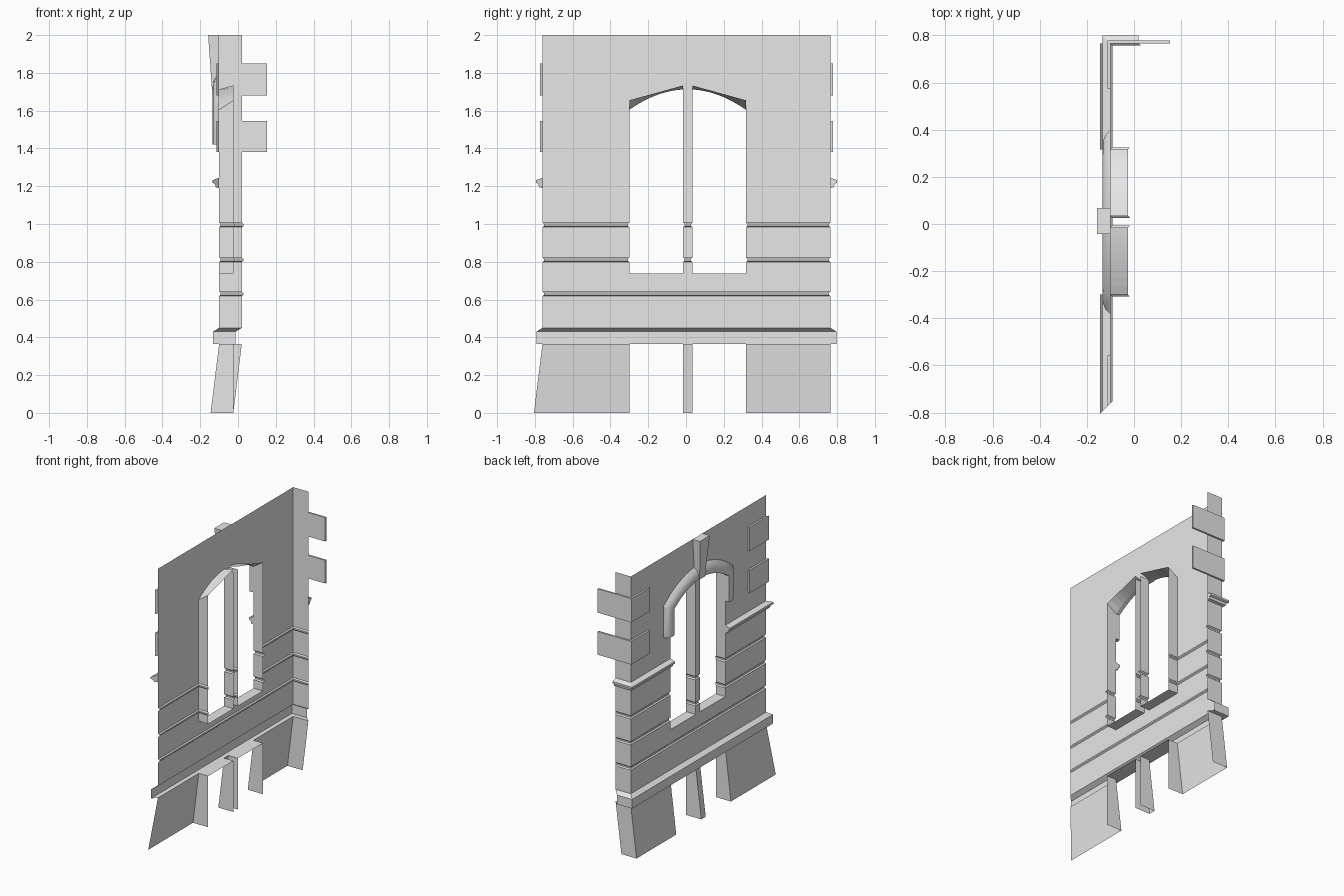
import bpy, bmesh, math

if "Cube" in bpy.data.objects:
    bpy.data.objects.remove(bpy.data.objects["Cube"])

stone = bpy.data.materials.new("grey_stone")
stone.use_nodes = True
stone.diffuse_color = (0.8, 0.8, 0.8, 1)
stone.node_tree.nodes["Principled BSDF"].inputs["Base Color"].default_value = (0.8, 0.8, 0.8, 1)

# Key plan positions
FACE, DEEP, RETURN = -0.1, -0.025, 0.02
END_R, END_L = -0.76, 0.765
WIN_R, WIN_L = -0.3, 0.317
MUL_R, MUL_L = -0.015, 0.034
MID, HALF = (WIN_R + WIN_L) / 2, (WIN_L - WIN_R) / 2
BASE, BAND, SILL, SPRING, TOP = 0.365, 0.45, 0.737, 1.605, 2.0


def add_grid(name, lines, closed=False, solid=False, smooth=False):
    """Skin a list of equal point lines; closed joins last line to first."""
    bm = bmesh.new()
    grid = [[bm.verts.new(p) for p in line] for line in lines]
    pairs = list(zip(grid, grid[1:])) + ([(grid[-1], grid[0])] if closed else [])
    for a, b in pairs:
        for i in range(len(a) - 1):
            bm.faces.new((a[i], b[i], b[i + 1], a[i + 1]))
    if closed:
        bm.faces.new([line[0] for line in grid])
        bm.faces.new([line[-1] for line in grid])
    bmesh.ops.remove_doubles(bm, verts=bm.verts, dist=0.0002)
    if solid or closed:
        bmesh.ops.recalc_face_normals(bm, faces=bm.faces)
    mesh = bpy.data.meshes.new(name)
    bm.to_mesh(mesh)
    bm.free()
    mesh.materials.append(stone)
    obj = bpy.data.objects.new(name, mesh)
    bpy.context.collection.objects.link(obj)
    if smooth:
        bpy.ops.object.select_all(action="DESELECT")
        obj.select_set(True)
        bpy.context.view_layer.objects.active = obj
        bpy.ops.object.shade_smooth_by_angle(angle=math.radians(35))
    return obj


def sweep(name, path, rows, closed=False):
    """Path points are x, y and the direction of outward offset."""
    return add_grid(name, [[(x + dx * o, y + dy * o, z) for x, y, dx, dy in path]
                           for o, z in rows], closed)


def grooved(z0, z1, grooves):
    rows = [(0, z0)]
    for g in grooves:
        rows += [(0, g - 0.012), (-0.008, g - 0.005), (-0.008, g + 0.005), (0, g + 0.012)]
    return rows + [(0, z1)]


# Mitred corner points shared by the sweeps
end_r = (FACE, END_R, -1, -1)
corner = (FACE, END_L, -1, 1)
end_l = (RETURN, END_L, -1, 1)
full = [end_r, corner, end_l]

# Wall below the sill and around the window
sweep("sill_wall", full, grooved(BAND, SILL, [0.63]))
rows = grooved(SILL, SPRING, [0.81, 0.995])
sweep("right_pier", [end_r, (FACE, WIN_R, -1, 1), (DEEP, WIN_R, -1, 1)], rows)
sweep("left_pier", [(DEEP, WIN_L, -1, -1), (FACE, WIN_L, -1, -1), corner, end_l], rows)
sweep("mullion", [(DEEP, MUL_R, -1, -1), (FACE, MUL_R, -1, -1),
                  (FACE, MUL_L, -1, 1), (DEEP, MUL_L, -1, 1)], rows + [(0, 1.712)])


# Arched head: wall above, soffit beneath
def arch(y):
    return SPRING + 0.108 * (1 - ((y - MID) / HALF) ** 2)


def back_arch(y):
    return 1.655 + 0.085 * (1 - abs(y - MID) / HALF)


ys = [WIN_R + (WIN_L - WIN_R) * i / 16 for i in range(17)]
add_grid("arch_wall", [[(FACE, y, arch(y)) for y in ys], [(FACE, y, TOP) for y in ys]])
add_grid("upper_right_wall", [[(FACE, END_R, z), (FACE, WIN_R, z)] for z in (SPRING, TOP)])
add_grid("upper_left_wall", [[(FACE, WIN_L, z), (FACE, END_L, z), (RETURN, END_L, z)]
                             for z in (SPRING, TOP)])
for side, y0, y1 in (("right", WIN_R, MUL_R), ("left", MUL_L, WIN_L)):
    span = [y0 + (y1 - y0) * i / 8 for i in range(9)]
    add_grid(side + "_soffit", [[(DEEP, y, back_arch(y)) for y in span],
                                [(FACE, y, arch(y)) for y in span]])
    add_grid(side + "_sill", [[(x, y0, SILL), (x, y1, SILL)] for x in (FACE, DEEP)])
    add_grid(side + "_basement_ceiling",
             [[(x, y0, BASE), (x, y1, BASE)] for x in (DEEP, FACE)])
for side, y in (("right", WIN_R), ("left", WIN_L)):
    add_grid(side + "_reveal_top", [[(FACE, y, SPRING), (DEEP, y, SPRING)],
                                    [(FACE, y, SPRING), (DEEP, y, back_arch(y))]])

# Plinth band and sloping plinth legs
sweep("plinth_band", full, [(0, BASE), (0.032, BASE), (0.032, 0.43), (0, BAND)])
slope = [(0.045, 0), (0, BASE)]
sweep("right_plinth", [end_r, (FACE, WIN_R, -1, 0), (DEEP, WIN_R, 0, 0)], slope)
sweep("middle_plinth", [(DEEP, MUL_R, 0, 0), (FACE, MUL_R, -1, 0),
                        (FACE, MUL_L, -1, 0), (DEEP, MUL_L, 0, 0)], slope)
sweep("left_plinth", [(DEEP, WIN_L, 0, 0), (FACE, WIN_L, -1, 0),
                      (FACE, END_L, -1, 0), (RETURN, END_L, -1, 0)], slope)

# String course on each side of the window
ledge = [(0, 1.19), (0.018, 1.195), (0.022, 1.212), (0.034, 1.218), (0.034, 1.232), (0, 1.245)]
sweep("right_string_course", [end_r, (FACE, WIN_R, -1, 0)], ledge, True)
sweep("left_string_course", [(FACE, WIN_L, -1, 0), corner, (RETURN, END_L, 0, 1)], ledge, True)

# Corner quoins
for label, z0, z1 in (("lower", 1.38, 1.545), ("upper", 1.68, 1.85)):
    block = [(0, z0), (0.013, z0), (0.013, z1), (0, z1)]
    sweep(label + "_right_quoin", [end_r, (FACE, -0.555, -1, 0)], block, True)
    sweep(label + "_left_quoin", [(FACE, 0.572, -1, 0), corner, (0.153, END_L, 0, 1)],
          block, True)

# Hood mould over the window: centre line with outward normals
line = [(WIN_R, 1.42, -1, 0)]
for y in ys:
    tilt = 0.216 * (y - MID) / HALF ** 2
    if y in (ys[0], ys[-1]):
        line.append((y, arch(y), math.copysign(1, tilt), 0.5))
    else:
        n = math.hypot(tilt, 1)
        line.append((y, arch(y), tilt / n, 1 / n))
line.append((WIN_L, 1.42, 1, 0))
section = [(0, 0), (0.03, 0), (0.034, 0.012), (0.032, 0.035), (0.022, 0.06), (0, 0.082)]
add_grid("hood_mould", [[(FACE - out, y + ny * w, z + nz * w) for y, z, ny, nz in line]
                        for out, w in section], closed=True, smooth=True)

# Tapered keystone
KEY = 0.013
add_grid("keystone", [[(FACE, KEY - w, z), (x, KEY - w, z), (x, KEY + w, z), (FACE, KEY + w, z)]
                      for x, w, z in ((-0.138, 0.03, 1.713), (-0.158, 0.055, TOP))])
add_grid("keystone_ends", [[(FACE, KEY - 0.055, TOP), (FACE, KEY + 0.055, TOP)],
                           [(-0.158, KEY - 0.055, TOP), (-0.158, KEY + 0.055, TOP)]])
add_grid("keystone_base", [[(-0.138, KEY - 0.03, 1.713), (-0.138, KEY + 0.03, 1.713)],
                           [(FACE, KEY - 0.03, 1.713), (FACE, KEY + 0.03, 1.713)]])
